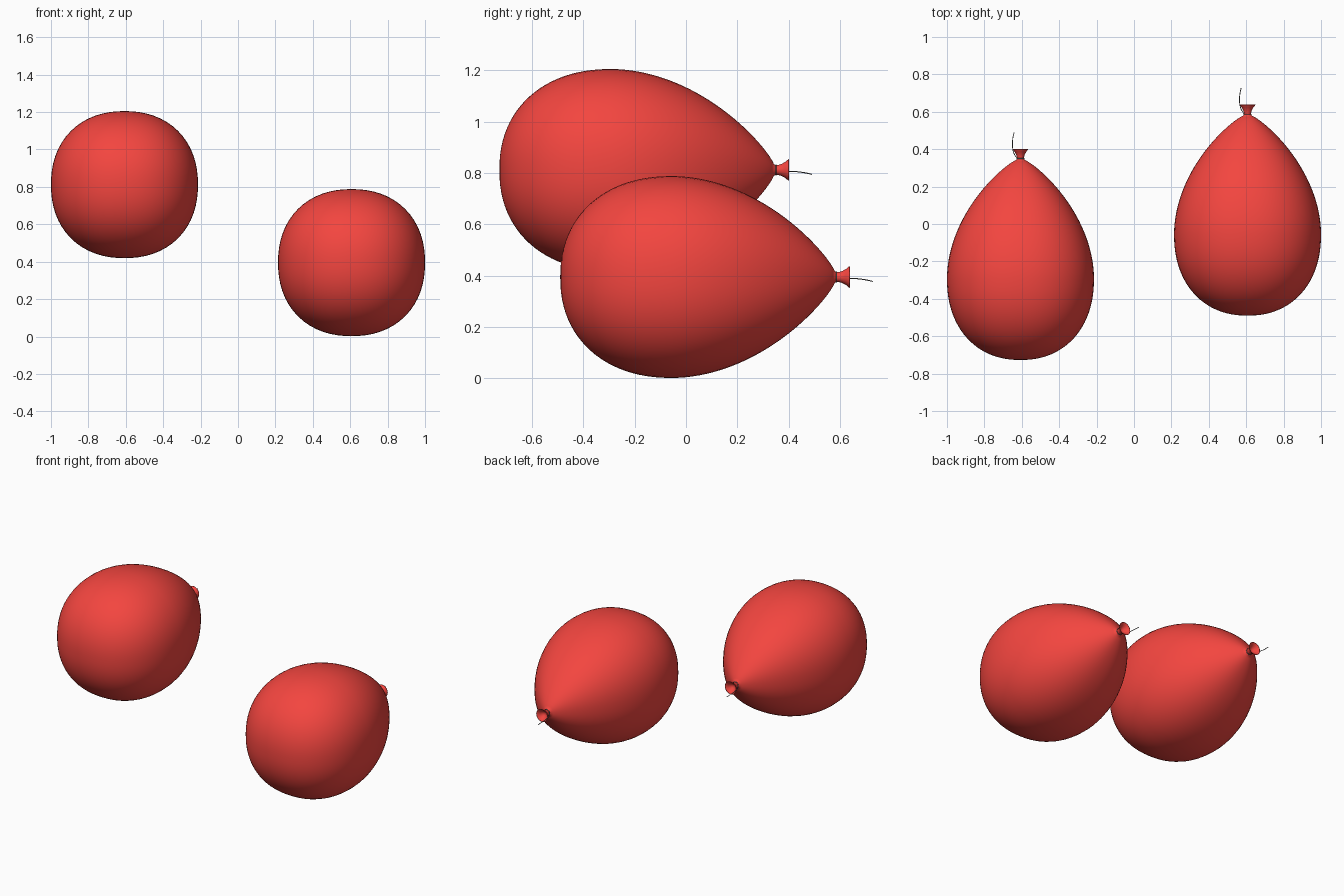
import bpy, bmesh, math

if "Cube" in bpy.data.objects:
    bpy.data.objects.remove(bpy.data.objects["Cube"])

R, FRONT, BODY = 0.393, 0.436, 1.07   # max radius, widest station, body length
SEG = 64


def material(name, color):
    m = bpy.data.materials.new(name)
    m.diffuse_color = color
    m.use_nodes = True
    m.node_tree.nodes["Principled BSDF"].inputs["Base Color"].default_value = m.diffuse_color
    return m


red = material("balloon_red", (0.9, 0.06, 0.05, 1))
dark = material("string_grey", (0.15, 0.15, 0.15, 1))


def lathe(name, profile, origin, power):
    """Sweep (distance along +y, radius) pairs around y with a superellipse section."""
    bm = bmesh.new()
    rings = []
    for u, r in profile:
        if r < 1e-6:
            rings.append([bm.verts.new((0, u, 0))])
            continue
        ring = []
        for i in range(SEG):
            a = 2 * math.pi * i / SEG
            c, s = math.cos(a), math.sin(a)
            k = r / (abs(c) ** power + abs(s) ** power) ** (1 / power)
            ring.append(bm.verts.new((k * c, u, k * s)))
        rings.append(ring)
    for a, b in zip(rings, rings[1:]):
        for i in range(SEG):
            j = (i + 1) % SEG
            if len(a) == 1:
                bm.faces.new((a[0], b[j], b[i]))
            elif len(b) == 1:
                bm.faces.new((a[i], a[j], b[0]))
            else:
                bm.faces.new((a[i], a[j], b[j], b[i]))
    bmesh.ops.recalc_face_normals(bm, faces=bm.faces)
    for f in bm.faces:
        f.smooth = True
    me = bpy.data.meshes.new(name)
    bm.to_mesh(me)
    bm.free()
    me.materials.append(red)
    ob = bpy.data.objects.new(name, me)
    ob.location = origin
    bpy.context.collection.objects.link(ob)
    return ob


def body_profile():
    pts = []
    # blunt rounded front
    for i in range(25):
        a = math.pi / 2 * i / 24
        pts.append((FRONT * (1 - math.cos(a) ** (2 / 2.2)),
                    R * math.sin(a) ** (2 / 2.2)))
    # taper to the neck
    for i in range(1, 31):
        t = 1 - (1 - i / 30) ** 1.3
        pts.append((FRONT + (BODY - FRONT) * t,
                    R * (0.055 + 0.945 * (1 - t ** 1.92) ** 0.84)))
    return pts + [(1.078, 0.019), (1.082, 0)]


# flared lip with a hollow mouth
lip = [(1.07, 0), (1.07, 0.019), (1.084, 0.019), (1.098, 0.023), (1.113, 0.031),
       (1.125, 0.041), (1.128, 0.042), (1.127, 0.039), (1.113, 0.026),
       (1.1, 0.014), (1.094, 0)]


def string(name, pts, origin, cyclic=False):
    cu = bpy.data.curves.new(name, 'CURVE')
    cu.dimensions = '3D'
    cu.bevel_depth = 0.002
    cu.bevel_resolution = 2
    cu.use_fill_caps = True
    sp = cu.splines.new('BEZIER')
    sp.bezier_points.add(len(pts) - 1)
    for bp, p in zip(sp.bezier_points, pts):
        bp.co = p
        bp.handle_left_type = bp.handle_right_type = 'AUTO'
    sp.use_cyclic_u = cyclic
    cu.materials.append(dark)
    ob = bpy.data.objects.new(name, cu)
    ob.location = origin
    bpy.context.collection.objects.link(ob)


for side, origin in (("left", (-0.607, -0.727, 0.812)), ("right", (0.607, -0.49, 0.395))):
    lathe("balloon_body_" + side, body_profile(), origin, 2.2)
    lathe("balloon_lip_" + side, lip, origin, 2.0)
    # string tied round the neck, with a loose tail
    loop = [(0.02 * math.cos(i * math.pi / 4), 1.077, 0.02 * math.sin(i * math.pi / 4))
            for i in range(8)]
    string("neck_tie_" + side, loop, origin, True)
    string("string_tail_" + side,
           [(-0.019, 1.078, -0.004), (-0.036, 1.108, -0.005), (-0.043, 1.15, -0.006),
            (-0.04, 1.19, -0.011), (-0.034, 1.217, -0.017)], origin)
